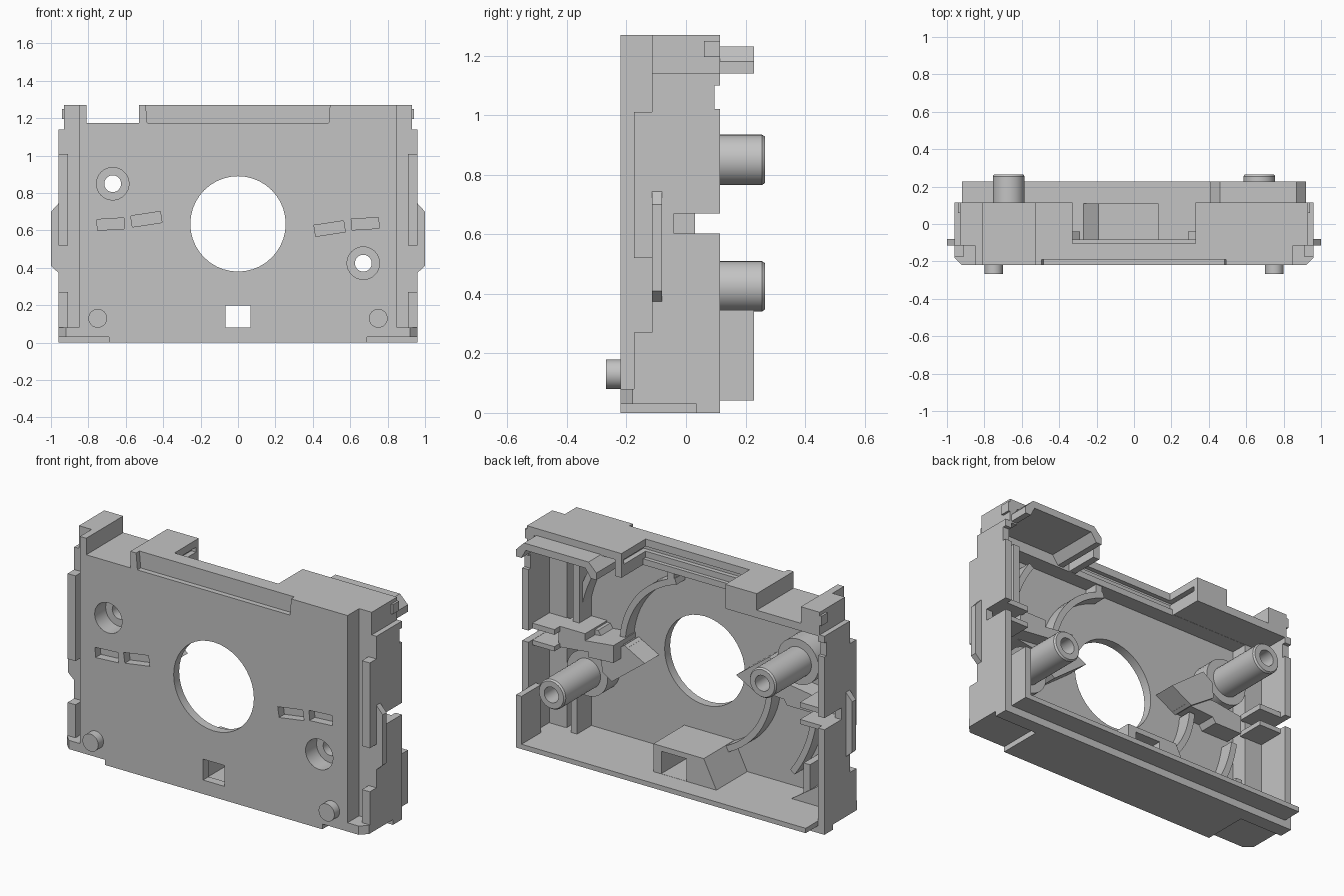
import bpy, bmesh, math

if "Cube" in bpy.data.objects:
    bpy.data.objects.remove(bpy.data.objects["Cube"], do_unlink=True)

GREY = (0.55, 0.55, 0.55, 1)
grey = bpy.data.materials.new("plain grey")
grey.use_nodes = True
grey.diffuse_color = GREY
grey.node_tree.nodes["Principled BSDF"].inputs["Base Color"].default_value = GREY

CZ = 0.635  # height of the main opening's centre
FLOOR = -0.172  # start depth of parts standing on the inner floor


def finish(name, bm):
    bmesh.ops.recalc_face_normals(bm, faces=bm.faces)
    mesh = bpy.data.meshes.new(name)
    bm.to_mesh(mesh)
    bm.free()
    mesh.materials.append(grey)
    ob = bpy.data.objects.new(name, mesh)
    bpy.context.collection.objects.link(ob)
    return ob


def prism(name, pts, y0, y1):
    """Extrude an x-z outline along y."""
    bm = bmesh.new()
    face = bm.faces.new([bm.verts.new((x, y0, z)) for x, z in pts])
    ext = bmesh.ops.extrude_face_region(bm, geom=[face])
    for v in ext["geom"]:
        if isinstance(v, bmesh.types.BMVert):
            v.co.y = y1
    return finish(name, bm)


def box(name, x0, x1, y0, y1, z0, z1):
    return prism(name, [(x0, z0), (x1, z0), (x1, z1), (x0, z1)], y0, y1)


def disc(name, x, z, r, y0, y1, n=32):
    angles = [2 * math.pi * i / n for i in range(n)]
    return prism(name, [(x + r * math.cos(a), z + r * math.sin(a)) for a in angles], y0, y1)


def turned(pts):
    """Half turn about the centre of the plate."""
    return [(-x, 2 * CZ - z) for x, z in pts]


def slab(x, z, w, h, tilt):
    """Tilted rectangle outline."""
    c, s = math.cos(tilt), math.sin(tilt)
    return [(x + u * c - v * s, z + u * s + v * c)
            for u, v in ((-w, -h), (w, -h), (w, h), (-w, h))]


def arc(r, a0, a1, w, n=14):
    angles = [math.radians(a0 + (a1 - a0) * i / n) for i in range(n + 1)]
    outer = [((r + w) * math.cos(a), CZ + (r + w) * math.sin(a)) for a in angles]
    inner = [(r * math.cos(a), CZ + r * math.sin(a)) for a in reversed(angles)]
    return outer + inner


def lathe(name, x, z, profile, n=32):
    """Spin a closed radius/depth profile about a y axis."""
    bm = bmesh.new()
    rings = [[bm.verts.new((x + r * math.cos(2 * math.pi * i / n), y,
                            z + r * math.sin(2 * math.pi * i / n))) for i in range(n)]
             for r, y in profile]
    for a, b in zip(rings, rings[1:] + rings[:1]):
        for i in range(n):
            j = (i + 1) % n
            bm.faces.new((a[i], a[j], b[j], b[i]))
    return finish(name, bm)


def cut(ob, cutters):
    for c in cutters:
        c.hide_render = True
        m = ob.modifiers.new("cut", "BOOLEAN")
        m.operation, m.solver, m.object = "DIFFERENCE", "EXACT", c
    deps = bpy.context.evaluated_depsgraph_get()
    mesh = bpy.data.meshes.new_from_object(ob.evaluated_get(deps))
    ob.modifiers.clear()
    ob.data = mesh
    for c in cutters:
        bpy.data.objects.remove(c, do_unlink=True)


def smooth(ob):
    bpy.ops.object.select_all(action="DESELECT")
    ob.select_set(True)
    bpy.context.view_layer.objects.active = ob
    bpy.ops.object.shade_smooth_by_angle(angle=math.radians(30))


# Housing with cavity, openings and stepped corners
shell = box("housing", -0.96, 0.96, -0.22, 0.115, 0, 1.27)
slots = [slab(0.49, 0.61, 0.08, 0.03, 0.15), slab(0.68, 0.636, 0.073, 0.029, 0.06)]
post_spots = [(0.67, 0.425), (-0.67, 0.85)]
cutters = [
    box("cavity", -0.81, 0.81, -0.17, 0.3, 0.06, 1.13),
    box("side_cavity", -0.92, 0.92, -0.075, 0.31, 0.061, 1.131),
    box("top_cavity", 0.37, 0.885, -0.08, 0.32, 1.05, 1.225),
    box("top_gap", -0.81, -0.53, -0.5, 0.5, 1.175, 1.5),
    box("rear_gap", -0.33, 0.33, -0.105, 0.5, 1.05, 1.5),
    box("track_groove", -0.36, 0.36, -0.13, 0.09, 1.2, 1.228),
    prism("front_recess", [(-0.485, 1.175), (0.485, 1.175), (0.5, 1.4), (-0.505, 1.4)], -0.4, -0.19),
    disc("main_opening", 0, CZ, 0.255, -0.4, 0, 40),
    box("square_window", -0.068, 0.068, -0.4, 0, 0.08, 0.2),
]
for x, z in post_spots:
    cutters.append(disc("screw_hole", x, z, 0.087, -0.4, 0))
for s in slots:
    cutters += [prism("slot", s, -0.4, 0), prism("slot", turned(s), -0.4, 0)]
for side in (-1, 1):
    def pair(name, x0, x1, *rest):
        cutters.append(box(name, *sorted((side * x0, side * x1)), *rest))
    pair("corner_step", 0.85, 1.2, -0.5, -0.115, 0.08, 1.6)
    pair("shoulder", 0.93, 1.2, -0.5, 0.5, 1.14, 1.6)
    pair("side_slot", 0.86, 1.2, -0.04, 0.5, 0.603, 0.67)
    pair("small_slot", 0.86, 1.2, 0.095, 0.5, 1.02, 1.1)
    pair("foot_recess", 0.69, 1.2, -0.5, 0.035, -0.2, 0.03)
    chamfer = box("foot_chamfer", -0.028, 0.028, -0.028, 0.028, -0.1, 0.2)
    chamfer.location = (side * 0.96, -0.22, 0)
    chamfer.rotation_euler.z = math.pi / 4
    cutters.append(chamfer)
cut(shell, cutters)
smooth(shell)

# Side details on both ends
for side, label in ((-1, "right"), (1, "left")):
    def part(name, x0, x1, *rest):
        return box(label + "_" + name, *sorted((side * x0, side * x1)), *rest)
    part("upper_rail", 0.91, 0.96, -0.175, -0.11, 0.52, 1.01)
    part("lower_rail", 0.91, 0.96, -0.175, -0.11, 0.075, 0.27)
    part("top_bump", 0.92, 0.942, 0.06, 0.115, 1.195, 1.25)
    prism(label + "_tab", [(side * x, z) for x, z in
          ((0.95, 0.365), (1, 0.41), (1, 0.70), (0.95, 0.755))], -0.115, -0.08)
    smooth(disc(label + "_peg", side * 0.75, 0.13, 0.05, -0.268, -0.21))
    part("lower_rib", 0.72, 0.76, FLOOR, -0.04, 0.05, 0.29)
    part("upper_shelf", 0.78, 0.93, -0.08, 0.08, 0.67, 0.7)
    part("lower_shelf", 0.78, 0.93, -0.08, 0.08, 0.575, 0.602)

# Screw posts with counterbored bases
profile = [(0.045, -0.12), (0.045, 0.265), (0.078, 0.265), (0.085, 0.255), (0.085, -0.06),
           (0.13, -0.06), (0.13, -0.175), (0.087, -0.175), (0.087, -0.12)]
for i, (x, z) in enumerate(post_spots):
    smooth(lathe("screw_post_%d" % i, x, z, profile))

# Ribs and pockets that repeat by a half turn
wedge = [(0.29, 0.59), (0.5, 0.43), (0.56, 0.47), (0.57, 0.56), (0.42, 0.66)]
pocket = [(0.4, 0.56), (0.6, 0.565), (0.77, 0.59), (0.77, 0.69), (0.6, 0.69), (0.58, 0.66), (0.4, 0.65)]
for name, pts, top in (("inner_arc", arc(0.45, 4, 74, 0.035), -0.09),
                       ("outer_arc", arc(0.74, 8, 36, 0.035), -0.09),
                       ("wedge", wedge, -0.04),
                       ("slot_pocket", pocket, -0.06)):
    smooth(prism(name + "_left", pts, FLOOR, top))
    smooth(prism(name + "_right", turned(pts), FLOOR, top))

# Stepped guide and rib beside the left post
prism("stepped_guide", [(0.44, 0.58), (0.6, 0.57), (0.6, 0.6), (0.79, 0.58), (0.79, 0.7),
                        (0.62, 0.7), (0.62, 0.66), (0.44, 0.68)], FLOOR, 0.03)
box("upper_rib", 0.72, 0.76, FLOOR, -0.06, 0.69, 1.14)
prism("corner_gusset", [(-0.62, 0.05), (-0.84, 0.05), (-0.84, 0.2)], FLOOR, -0.03)

# Hood over the square window
hood = prism("window_hood", [(0.13, 0.05), (0.13, 0.23), (-0.19, 0.23), (-0.28, 0.05)], FLOOR, 0.11)
cut(hood, [box("hood_tunnel", -0.08, 0.08, -0.4, 0.4, 0.071, 0.2)])

# Inner floor running out to a rear lip, with its raised left end
box("bottom_lip", -0.92, 0.92, FLOOR + 0.1, 0.228, 0.042, 0.07)
box("bottom_fill", -0.82, 0.82, FLOOR, -0.07, 0.042, 0.07)
box("side_lip", 0.885, 0.92, 0.05, 0.228, 0.042, 0.345)

# Bracket behind the top left corner
prism("top_bracket", [(0.41, 1.14), (0.41, 1.18), (0.46, 1.23), (0.87, 1.23), (0.92, 1.18), (0.92, 1.14),
                      (0.885, 1.14), (0.86, 1.19), (0.48, 1.19), (0.445, 1.14)], -0.08, 0.228)

# Stepped track under the top opening
box("top_track", -0.33, 0.33, -0.12, -0.083, 1.13, 1.165)
box("top_track_stop", 0.14, 0.18, FLOOR, -0.09, 1.08, 1.14)
